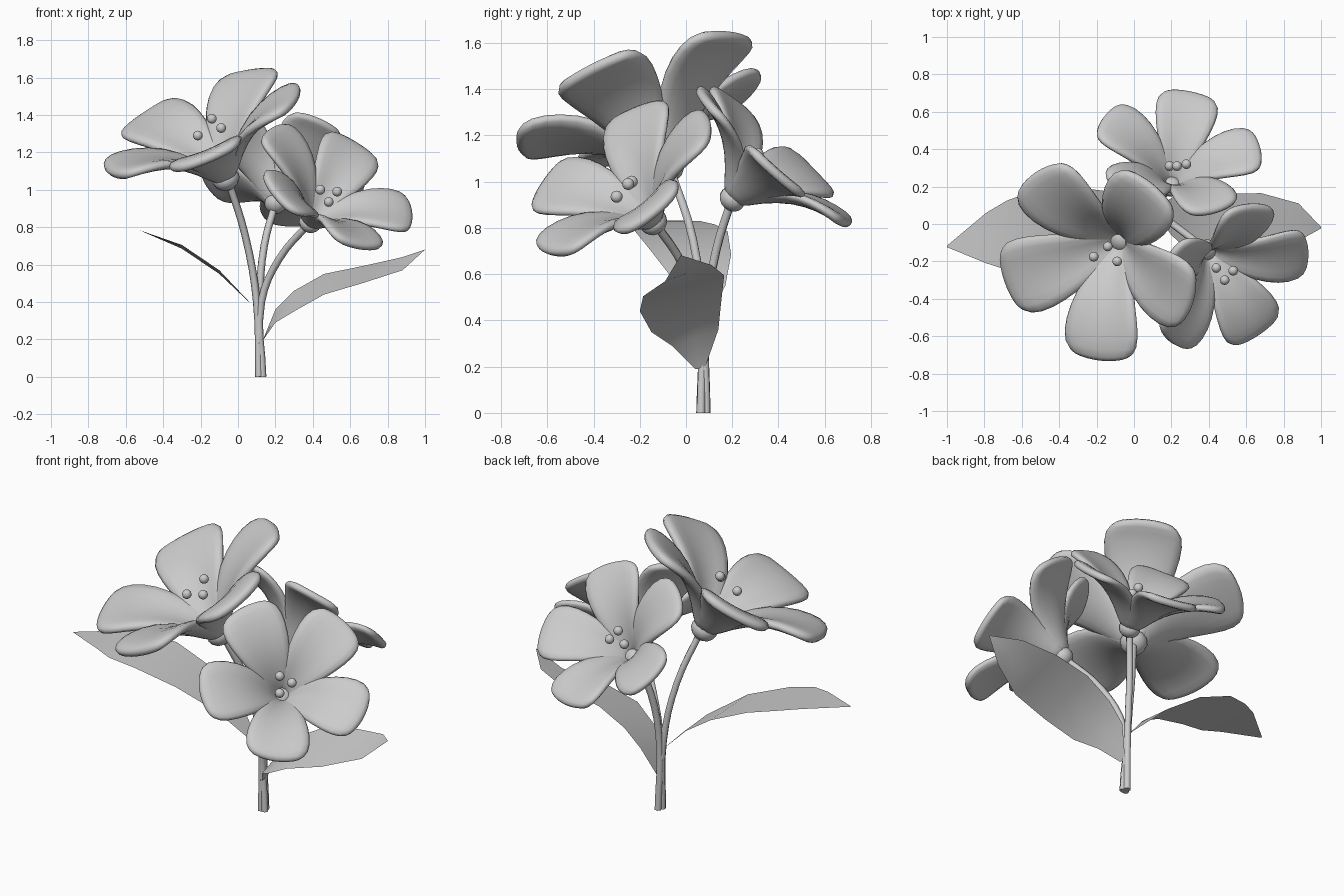
import bpy, bmesh
from math import pi
from mathutils import Vector, Matrix

if "Cube" in bpy.data.objects:
    bpy.data.objects.remove(bpy.data.objects["Cube"])

grey = bpy.data.materials.new("plain_grey")
grey.use_nodes = True
GREY = (0.6, 0.6, 0.6, 1)
grey.diffuse_color = GREY
grey.node_tree.nodes["Principled BSDF"].inputs["Base Color"].default_value = GREY


def add_object(name, bm):
    bmesh.ops.recalc_face_normals(bm, faces=bm.faces)
    mesh = bpy.data.meshes.new(name)
    bm.to_mesh(mesh)
    bm.free()
    mesh.materials.append(grey)
    for face in mesh.polygons:
        face.use_smooth = True
    obj = bpy.data.objects.new(name, mesh)
    bpy.context.collection.objects.link(obj)
    return obj


def skin_rows(rows):
    """Join equal rows of points into a sheet."""
    bm = bmesh.new()
    grid = [[bm.verts.new(p) for p in row] for row in rows]
    for a, b in zip(grid, grid[1:]):
        for i in range(len(a) - 1):
            bm.faces.new((a[i], a[i + 1], b[i + 1], b[i]))
    return bm


# Petal outline: radius from the axis, height, half width, edge lift
PETAL = [(0.03, -0.01, 0.045, 0.0), (0.12, 0.12, 0.11, 0.02),
         (0.25, 0.235, 0.17, 0.025), (0.39, 0.305, 0.215, 0.015),
         (0.52, 0.34, 0.22, 0.005), (0.58, 0.335, 0.155, 0.0)]
ACROSS = (-1, -0.5, 0, 0.5, 1)


def ball(name, place, radius, squash=1.0):
    bm = bmesh.new()
    bmesh.ops.create_uvsphere(bm, u_segments=12, v_segments=8, radius=radius)
    bmesh.ops.scale(bm, vec=(1, 1, squash), verts=bm.verts)
    add_object(name, bm).matrix_world = place


def flower(name, base, axis, first_tip, size, stamens):
    """Five petals, a calyx and three stamens about a tilted axis."""
    base, z = Vector(base), Vector(axis).normalized()
    x = Vector(first_tip) - base
    x = (x - z * x.dot(z)).normalized()
    turn = Matrix((x, z.cross(x), z)).transposed().to_4x4()
    place = Matrix.Translation(base) @ turn @ Matrix.Scale(size, 4)
    for n in range(5):
        rows = [[(r - 0.03 * t * t, w * t, h + lift * t * t) for t in ACROSS]
                for r, h, w, lift in PETAL]
        petal = add_object(f"{name}_petal_{n + 1}", skin_rows(rows))
        petal.matrix_world = place @ Matrix.Rotation(n * 2 * pi / 5, 4, "Z")
        solid = petal.modifiers.new("thickness", "SOLIDIFY")
        solid.thickness = 0.055
        solid.offset = 0
        rounding = petal.modifiers.new("rounding", "SUBSURF")
        rounding.levels = rounding.render_levels = 1
    ball(f"{name}_calyx", place, 0.075, 0.85)
    for n, spot in enumerate(stamens):
        ball(f"{name}_stamen_{n + 1}", Matrix.Translation(spot), 0.026)


flower("tall_flower", (-0.065, -0.08, 1.06), (-0.38, -0.33, 0.86), (-0.2, -0.7, 1.23), 1.0,
       [(-0.215, -0.175, 1.29), (-0.14, -0.12, 1.38), (-0.09, -0.2, 1.33)])
flower("front_flower", (0.385, -0.14, 0.825), (0.47, -0.54, 0.70), (0.9, -0.175, 0.90), 0.82,
       [(0.44, -0.235, 1.0), (0.53, -0.25, 0.99), (0.485, -0.3, 0.935)])
flower("back_flower", (0.2, 0.2, 0.925), (0.13, 0.67, 0.73), (0.3, 0.7, 0.87), 0.79,
       [(0.19, 0.31, 1.05), (0.23, 0.31, 1.12), (0.28, 0.32, 1.06)])


# Stems, bundled at the foot and spreading to the flowers
def stem(name, points):
    curve = bpy.data.curves.new(name, "CURVE")
    curve.dimensions = "3D"
    curve.bevel_depth = 0.02
    curve.bevel_resolution = 1
    curve.resolution_u = 4
    curve.use_fill_caps = True
    spline = curve.splines.new("BEZIER")
    spline.bezier_points.add(len(points) - 1)
    for bp, p in zip(spline.bezier_points, points):
        bp.co = p
        bp.handle_left_type = bp.handle_right_type = "AUTO"
    spline.use_smooth = True
    curve.materials.append(grey)
    bpy.context.collection.objects.link(bpy.data.objects.new(name, curve))


stem("tall_stem", [(0.112, 0.062, 0), (0.10, 0.07, 0.4), (0.04, 0.03, 0.75), (-0.055, -0.07, 1.06)])
stem("front_stem", [(0.132, 0.065, 0), (0.125, 0.06, 0.4), (0.22, -0.01, 0.63), (0.39, -0.14, 0.83)])
stem("back_stem", [(0.122, 0.088, 0), (0.115, 0.085, 0.4), (0.14, 0.13, 0.7), (0.2, 0.2, 0.93)])


# Leaves: midrib point, half width, rise of the back edge
def leaf(name, ribs):
    rows = []
    for x, y, z, half, rise in ribs:
        rows.append([(x, y + half * t, z + rise * t) for t in (-1, 0, 1)])
    add_object(name, skin_rows(rows))


leaf("right_leaf", [(0.08, 0.07, 0.38, 0.01, 0), (-0.1, 0.06, 0.56, 0.11, -0.01),
                    (-0.3, 0.02, 0.695, 0.175, -0.01), (-0.53, -0.02, 0.785, 0.2, 0),
                    (-0.68, -0.06, 0.815, 0.185, 0), (-0.79, -0.075, 0.83, 0.135, 0),
                    (-1.0, -0.12, 0.833, 0.004, 0)])
leaf("left_leaf", [(0.13, 0.06, 0.19, 0.02, 0), (0.2, 0.04, 0.325, 0.1, 0.035),
                   (0.3, 0.0, 0.405, 0.15, 0.055), (0.46, -0.02, 0.495, 0.18, 0.055),
                   (0.68, -0.01, 0.55, 0.175, 0.045), (0.88, 0.01, 0.605, 0.1, 0.035),
                   (1.0, -0.02, 0.68, 0.004, 0)])
